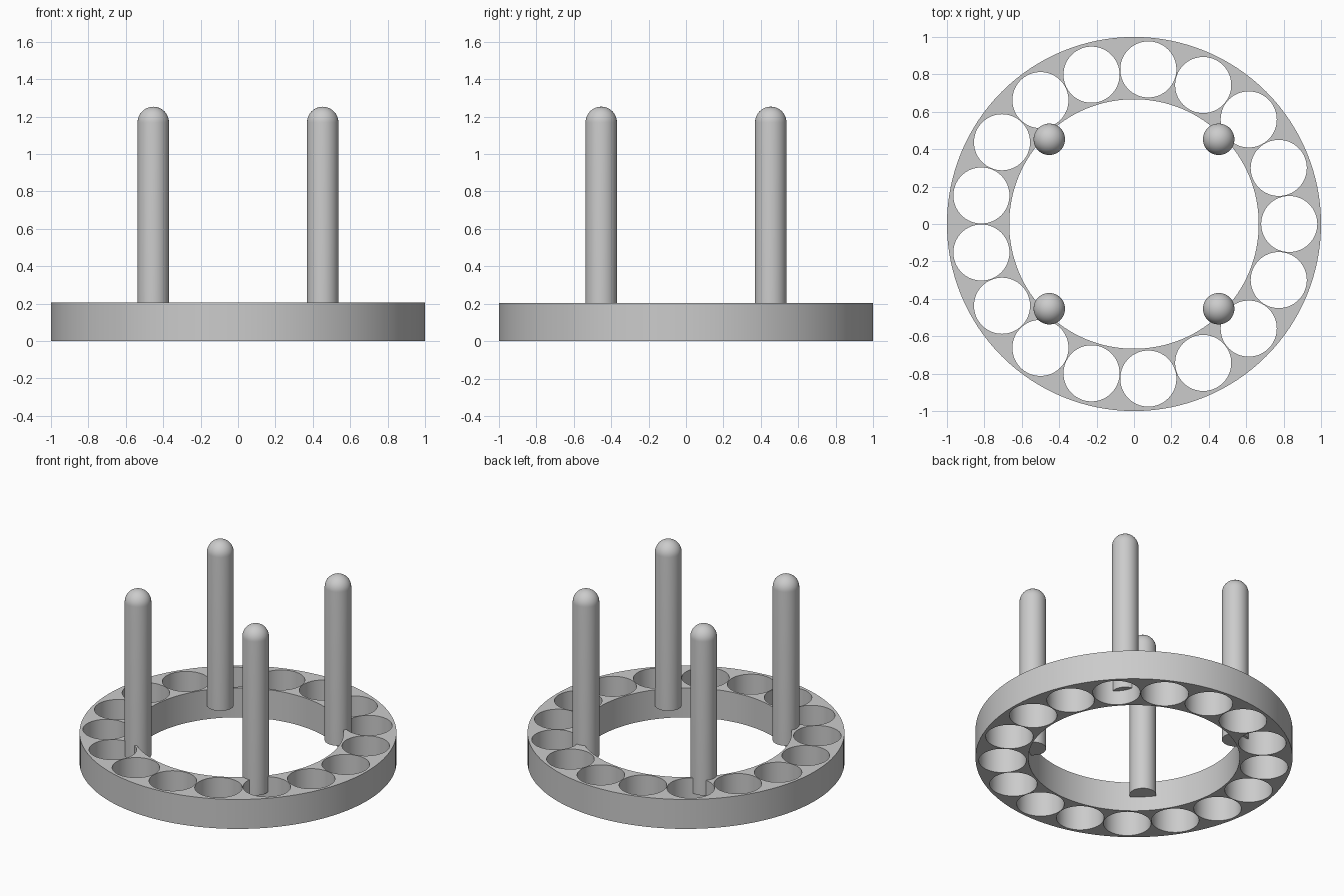
import bpy
import bmesh
from math import cos, sin, pi, radians
from mathutils import Matrix

cube = bpy.data.objects.get("Cube")
if cube:
    bpy.data.objects.remove(cube, do_unlink=True)

OUTER, INNER, HEIGHT = 1.0, 0.667, 0.205
HOLES, HOLE_RADIUS, HOLE_ORBIT = 17, 0.15, 0.83
PIN_RADIUS, PIN_OFFSET, PIN_BASE, PIN_TOP = 0.084, 0.453, 0.1, 1.253

grey = bpy.data.materials.new("light grey")
grey.use_nodes = True
grey.diffuse_color = (0.6, 0.6, 0.6, 1)
grey.node_tree.nodes["Principled BSDF"].inputs["Base Color"].default_value = (0.6, 0.6, 0.6, 1)


def make_object(name, bm):
    mesh = bpy.data.meshes.new(name)
    bmesh.ops.recalc_face_normals(bm, faces=bm.faces)
    bm.to_mesh(mesh)
    bm.free()
    obj = bpy.data.objects.new(name, mesh)
    bpy.context.collection.objects.link(obj)
    mesh.materials.append(grey)
    return obj


def add_cylinder(bm, radius, x, y, low, high, sides):
    bmesh.ops.create_cone(bm, cap_ends=True, segments=sides, radius1=radius,
                          radius2=radius, depth=high - low,
                          matrix=Matrix.Translation((x, y, (low + high) / 2)))


def smooth(obj):
    bpy.ops.object.select_all(action='DESELECT')
    obj.select_set(True)
    bpy.context.view_layer.objects.active = obj
    bpy.ops.object.shade_smooth_by_angle(angle=radians(30))


# Base ring: a disc with the centre and the round sockets cut through
bm = bmesh.new()
add_cylinder(bm, OUTER, 0, 0, 0, HEIGHT, 128)
ring = make_object("base_ring", bm)

bm = bmesh.new()
add_cylinder(bm, INNER, 0, 0, -0.1, HEIGHT + 0.1, 128)
for i in range(HOLES):
    angle = 2 * pi * i / HOLES
    add_cylinder(bm, HOLE_RADIUS, HOLE_ORBIT * cos(angle), HOLE_ORBIT * sin(angle),
                 -0.1, HEIGHT + 0.1, 64)
cutter = make_object("socket_cutter", bm)
cutter.hide_render = True

cut = ring.modifiers.new("sockets", 'BOOLEAN')
cut.operation = 'DIFFERENCE'
cut.solver = 'EXACT'
cut.object = cutter
bpy.context.view_layer.objects.active = ring
bpy.ops.object.modifier_apply(modifier=cut.name)
bpy.data.objects.remove(cutter, do_unlink=True)
smooth(ring)


# Four upright pins with domed tops, spun from one profile
def make_pin(name, x, y):
    bm = bmesh.new()
    profile = [(0, PIN_BASE), (PIN_RADIUS, PIN_BASE)]
    for i in range(13):
        a = pi / 2 * i / 12
        profile.append((PIN_RADIUS * cos(a), PIN_TOP - PIN_RADIUS + PIN_RADIUS * sin(a)))
    verts = [bm.verts.new((r, 0, z)) for r, z in profile]
    edges = [bm.edges.new(pair) for pair in zip(verts, verts[1:])]
    bmesh.ops.spin(bm, geom=verts + edges, cent=(0, 0, 0), axis=(0, 0, 1),
                   angle=2 * pi, steps=48)
    bmesh.ops.remove_doubles(bm, verts=bm.verts, dist=0.0005)
    pin = make_object(name, bm)
    pin.location = (x, y, 0)
    smooth(pin)


for side, sx in (("left", 1), ("right", -1)):
    for end, sy in (("front", -1), ("back", 1)):
        make_pin(f"{end}_{side}_pin", sx * PIN_OFFSET, sy * PIN_OFFSET)
